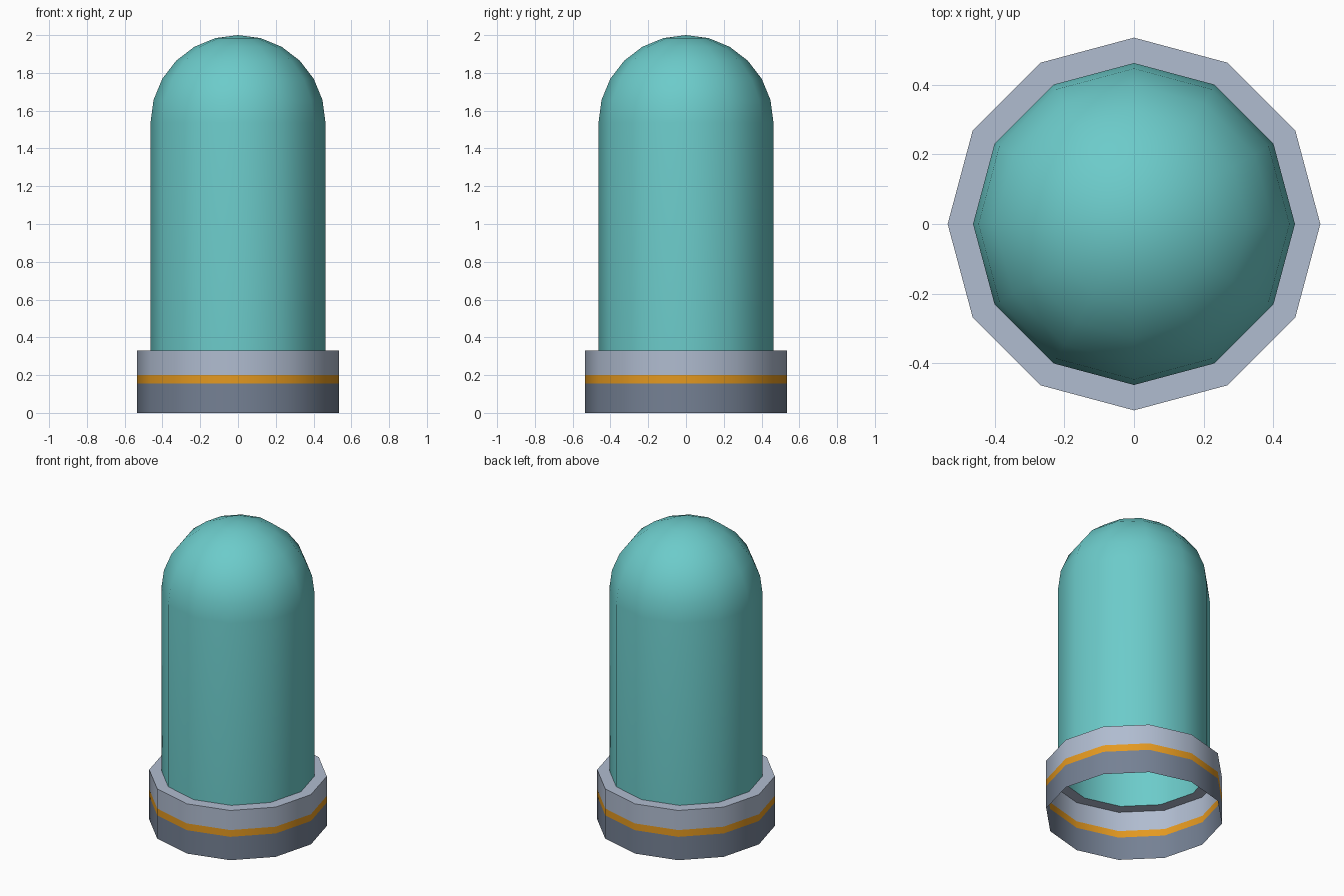
import bpy, bmesh, math

if "Cube" in bpy.data.objects:
    bpy.data.objects.remove(bpy.data.objects["Cube"])

SIDES = 12
R_DOME, R_BASE = 0.463, 0.536
Z_LEDGE = 0.33
Z_SPHERE = 2.0 - R_DOME


def srgb(r, g, b):
    def lin(c):
        c /= 255
        return c / 12.92 if c <= 0.04045 else ((c + 0.055) / 1.055) ** 2.4
    return (lin(r), lin(g), lin(b), 1.0)


def material(name, rgb):
    m = bpy.data.materials.new(name)
    m.diffuse_color = srgb(*rgb)
    m.use_nodes = True
    m.node_tree.nodes["Principled BSDF"].inputs["Base Color"].default_value = m.diffuse_color
    return m


teal = material("teal", (108, 203, 202))
light_grey = material("light grey", (176, 188, 208))
dark_grey = material("dark grey", (117, 129, 148))
orange = material("orange", (228, 153, 32))


def lathe(name, profile, mats, rule=lambda z: 0):
    """Spin an open (radius, height) profile, listed bottom to top on the outside."""
    bm = bmesh.new()
    rows = []
    for r, z in profile:
        if r < 1e-5:
            rows.append([bm.verts.new((0, 0, z))] * SIDES)
        else:
            rows.append([bm.verts.new((r * math.cos(2 * math.pi * i / SIDES),
                                       r * math.sin(2 * math.pi * i / SIDES), z))
                         for i in range(SIDES)])
    for low, high in zip(rows, rows[1:]):
        for i in range(SIDES):
            j = (i + 1) % SIDES
            corners = [low[i], low[j], high[j]]
            if high[i] is not high[j]:
                corners.append(high[i])
            f = bm.faces.new(corners)
            f.material_index = rule(f.calc_center_median().z)
    me = bpy.data.meshes.new(name)
    bm.to_mesh(me)
    bm.free()
    for m in mats:
        me.materials.append(m)
    ob = bpy.data.objects.new(name, me)
    bpy.context.collection.objects.link(ob)
    bpy.ops.object.select_all(action='DESELECT')
    ob.select_set(True)
    bpy.context.view_layer.objects.active = ob
    bpy.ops.object.shade_smooth_by_angle(angle=math.radians(40))
    return ob


# Tall dome: straight wall capped by a half sphere, open underneath
dome = [(R_DOME, Z_LEDGE)]
for k in range(7):
    a = math.radians(15 * k)
    dome.append((R_DOME * math.cos(a), Z_SPHERE + R_DOME * math.sin(a)))
lathe("dome", dome, [teal])

# Base collar: thin open shell with a painted stripe and a ledge meeting the dome
lathe("base_collar",
      [(R_BASE, 0), (R_BASE, 0.155), (R_BASE, 0.2), (R_BASE, Z_LEDGE), (R_DOME, Z_LEDGE)],
      [dark_grey, orange, light_grey],
      lambda z: 0 if z < 0.155 else 1 if z < 0.2 else 2)
